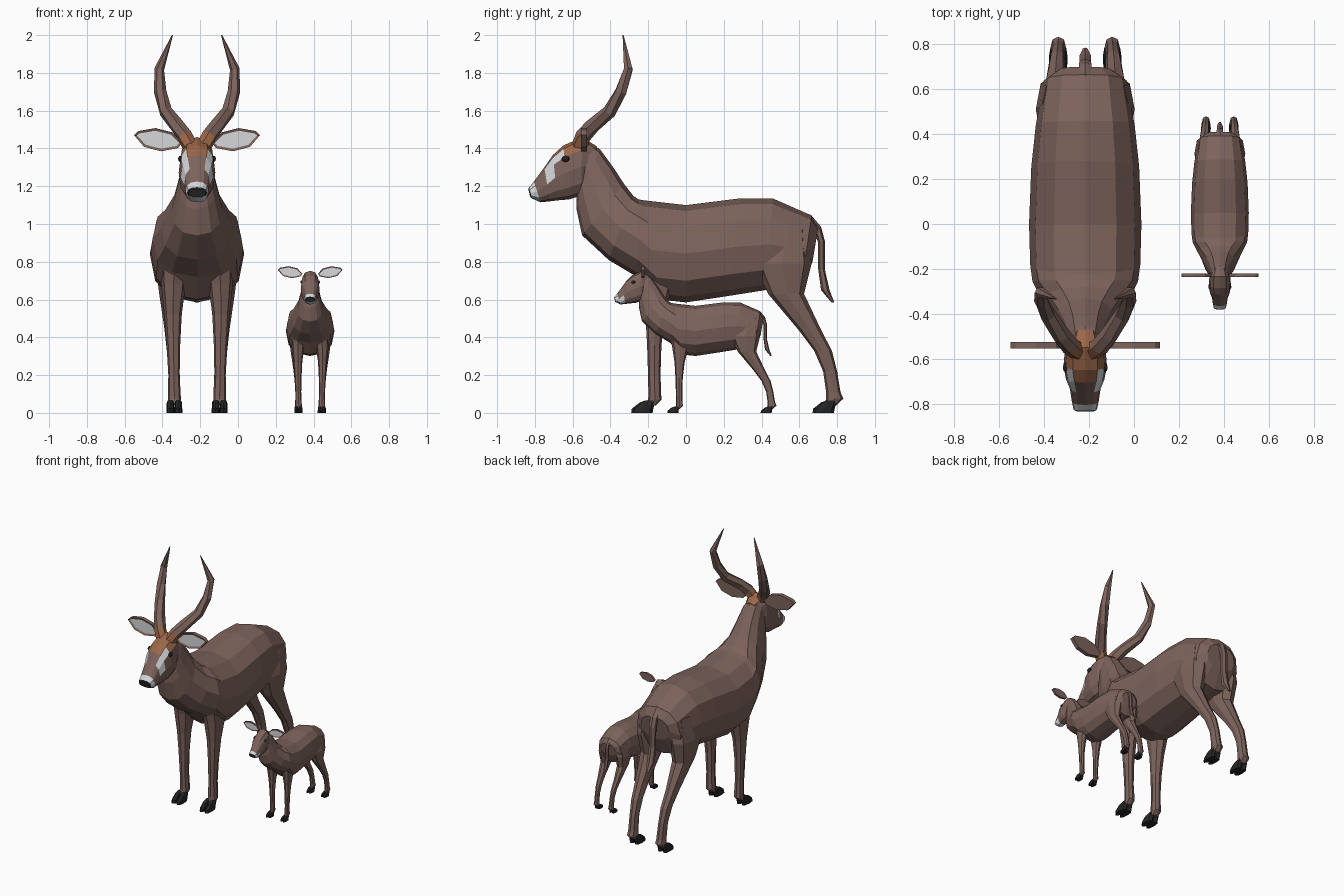
import bpy, bmesh, math
from mathutils import Vector

if "Cube" in bpy.data.objects:
    bpy.data.objects.remove(bpy.data.objects["Cube"])


def mat(name, rgb):
    m = bpy.data.materials.new(name)
    m.diffuse_color = (*rgb, 1)
    m.use_nodes = True
    m.node_tree.nodes["Principled BSDF"].inputs["Base Color"].default_value = m.diffuse_color
    return m


BROWN = mat("brown_hide", (0.205, 0.125, 0.107))
RUST = mat("rust_forehead", (0.33, 0.135, 0.065))
PALE = mat("pale_marking", (0.66, 0.68, 0.70))
BLACK = mat("black_hoof", (0.018, 0.018, 0.018))


def ring(a, b, hw, x0=0.0, n=12, p=0.85):
    """Rounded section between two (y, z) points, hw wide to each side of x0."""
    a, b = Vector((x0, *a)), Vector((x0, *b))
    mid, half = (a + b) / 2, (a - b) / 2
    f = lambda v: math.copysign(abs(v) ** p, v) if abs(v) > 1e-6 else 0.0
    return [mid + half * f(math.cos(t)) + Vector((hw * f(math.sin(t)), 0, 0))
            for t in (2 * math.pi * i / n for i in range(n))]


def finish(name, bm, mats, place):
    bmesh.ops.recalc_face_normals(bm, faces=bm.faces[:])
    me = bpy.data.meshes.new(name)
    bm.to_mesh(me)
    bm.free()
    for m in mats:
        me.materials.append(m)
    ob = bpy.data.objects.new(name, me)
    bpy.context.collection.objects.link(ob)
    x, y, s = place
    ob.location, ob.scale = (x, y, 0), (s, s, s)
    return ob


def loft(name, rings, mats, place, rule=None):
    """Skin rings; rule(band, segment counted from the top) gives the material."""
    bm = bmesh.new()
    vs = [[bm.verts.new(c) for c in r] for r in rings]
    n = len(vs[0])
    for k in range(len(vs) - 1):
        for i in range(n):
            j = (i + 1) % n
            f = bm.faces.new((vs[k][i], vs[k][j], vs[k + 1][j], vs[k + 1][i]))
            if rule:
                f.material_index = rule(k, min(i, n - 1 - i))
    bm.faces.new(vs[0])
    cap = bm.faces.new(vs[-1])
    if rule:
        cap.material_index = rule(len(vs) - 1, 0)
    return finish(name, bm, mats, place)


def tube(pts, radii, n=6):
    """Rings across a 3D path."""
    out = []
    for k, c in enumerate(pts):
        d = (pts[min(k + 1, len(pts) - 1)] - pts[max(k - 1, 0)]).normalized()
        u = d.cross(Vector((0, 1, 0.3))).normalized()
        w = d.cross(u)
        out.append([c + radii[k] * (u * math.cos(t) + w * math.sin(t))
                    for t in (2 * math.pi * i / n for i in range(n))])
    return out


# Sections: upper y, z, lower y, z, half width
BODY = [(.70, .98, .67, .80, .12), (.665, 1.045, .61, .67, .185),
        (.46, 1.135, .42, .65, .22), (.28, 1.135, .23, .62, .24),
        (.0, 1.10, .0, .585, .25), (-.22, 1.125, -.14, .60, .245),
        (-.25, 1.13, -.26, .72, .235), (-.28, 1.15, -.41, .81, .19),
        (-.33, 1.215, -.55, .94, .135), (-.385, 1.30, -.58, 1.08, .105),
        (-.455, 1.395, -.58, 1.16, .085), (-.52, 1.44, -.60, 1.20, .07)]
HEAD = [(-.47, 1.41, -.53, 1.20, .06), (-.55, 1.46, -.555, 1.15, .09),
        (-.65, 1.415, -.62, 1.13, .097), (-.705, 1.365, -.68, 1.125, .085),
        (-.75, 1.30, -.72, 1.12, .068), (-.805, 1.225, -.77, 1.115, .06),
        (-.83, 1.195, -.815, 1.135, .053), (-.835, 1.185, -.825, 1.142, .046)]
TAIL = [(.66, 1.05, .64, .99, .03), (.715, .985, .68, .96, .032),
        (.735, .91, .70, .90, .03), (.735, .76, .70, .76, .028),
        (.76, .65, .715, .65, .03), (.785, .585, .77, .585, .012)]
# Leg sections: z, y, half depth, side offset, half width
FRONT_LEG = [(.86, -.17, .11, .11, .09), (.68, -.155, .085, .125, .065),
             (.52, -.163, .052, .127, .046), (.36, -.168, .038, .125, .036),
             (.20, -.168, .033, .122, .030), (.09, -.165, .034, .12, .034),
             (.07, -.165, .036, .12, .034), (.04, -.19, .03, .12, .03)]
HIND_LEG = [(.97, .54, .10, .12, .07), (.79, .51, .155, .135, .085),
            (.63, .53, .095, .135, .065), (.44, .655, .06, .13, .042),
            (.33, .725, .047, .125, .035), (.22, .763, .037, .122, .030),
            (.11, .78, .038, .12, .032), (.075, .787, .046, .12, .034),
            (.04, .765, .03, .12, .03)]
EAR = [(.08, 1.43), (.13, 1.485), (.22, 1.508), (.31, 1.492), (.333, 1.47),
       (.28, 1.408), (.19, 1.385), (.10, 1.402)]
HORN = [(.035, -.565, 1.41), (.065, -.545, 1.465), (.105, -.495, 1.52),
        (.165, -.405, 1.595), (.195, -.345, 1.70), (.20, -.305, 1.82),
        (.13, -.333, 2.0)]


def profile_rings(rows, n=12, p=0.85):
    return [ring((a, b), (c, d), w, 0, n, p) for a, b, c, d, w in rows]


def leg_rings(rows, side):
    return [ring((y - d, z), (y + d, z), w, side * x, 8) for z, y, d, x, w in rows]


def ear(name, side, place):
    bm = bmesh.new()
    front = [bm.verts.new((side * x, -.555, z)) for x, z in EAR]
    back = [bm.verts.new((side * x, -.525, z)) for x, z in EAR]
    n = len(EAR)
    face = bm.faces.new(front)
    bm.faces.new(back)
    for i in range(n):
        j = (i + 1) % n
        bm.faces.new((front[i], front[j], back[j], back[i]))
    bmesh.ops.recalc_face_normals(bm, faces=bm.faces[:])
    # Pale hollow on the front
    bmesh.ops.inset_region(bm, faces=[face], thickness=.014, depth=-.006)
    face.material_index = 1
    finish(name, bm, [BROWN, PALE], place)


def antelope(tag, place, adult):
    def head_rule(band, seg):
        if band >= 6:
            return 3 if band == 7 or seg < 4 else 2       # nose and chin
        if band == 5 or (not adult and band == 4 and seg > 2):
            return 2                                      # muzzle
        if adult and ((band, seg) in ((2, 1), (3, 1), (3, 2))):
            return 2                                      # cheek stripe
        if adult and band in (0, 1, 2) and seg < (2 if band == 1 else 1):
            return 1                                      # forehead
        return 0

    loft(tag + "_body", profile_rings(BODY), [BROWN], place)
    loft(tag + "_head", profile_rings(HEAD, 12, .8), [BROWN, RUST, PALE, BLACK],
         place, head_rule)
    loft(tag + "_tail", profile_rings(TAIL, 6, 1), [BROWN], place)

    for side, word in ((-1, "left"), (1, "right")):
        ear(f"{tag}_ear_{word}", side, place)
        # Eye
        bm = bmesh.new()
        bmesh.ops.create_uvsphere(bm, u_segments=8, v_segments=6, radius=1)
        for v in bm.verts:
            v.co = Vector((v.co.x * .012 + side * .088, v.co.y * .021 - .638,
                           v.co.z * .017 + 1.345))
        finish(f"{tag}_eye_{word}", bm, [BLACK], place)
        # Legs with cloven hooves
        for part, rows, y in (("front", FRONT_LEG, -.195), ("hind", HIND_LEG, .765)):
            loft(f"{tag}_{part}_leg_{word}", leg_rings(rows, side), [BROWN], place)
            for toe in (-1, 1):
                x = side * .12 + toe * .021
                hoof = [ring((y - .095, 0), (y + .018, 0), .021, x, 8),
                        ring((y - .092, .022), (y + .022, .022), .021, x, 8),
                        ring((y - .05, .055), (y + .03, .055), .019, x, 8),
                        ring((y - .02, .066), (y + .025, .066), .014, x, 8)]
                loft(f"{tag}_{part}_hoof_{word}", hoof, [BLACK], place)
        # Horns, rust at the root
        if adult:
            pts = [Vector((side * x, y, z)) for x, y, z in HORN]
            loft(f"{tag}_horn_{word}",
                 tube(pts, (.042, .042, .04, .036, .033, .026, .003)),
                 [BROWN, RUST], place, lambda band, seg: int(band == 0))


antelope("adult", (-.217, 0, 1), True)
antelope("calf", (.382, .05, .515), False)
